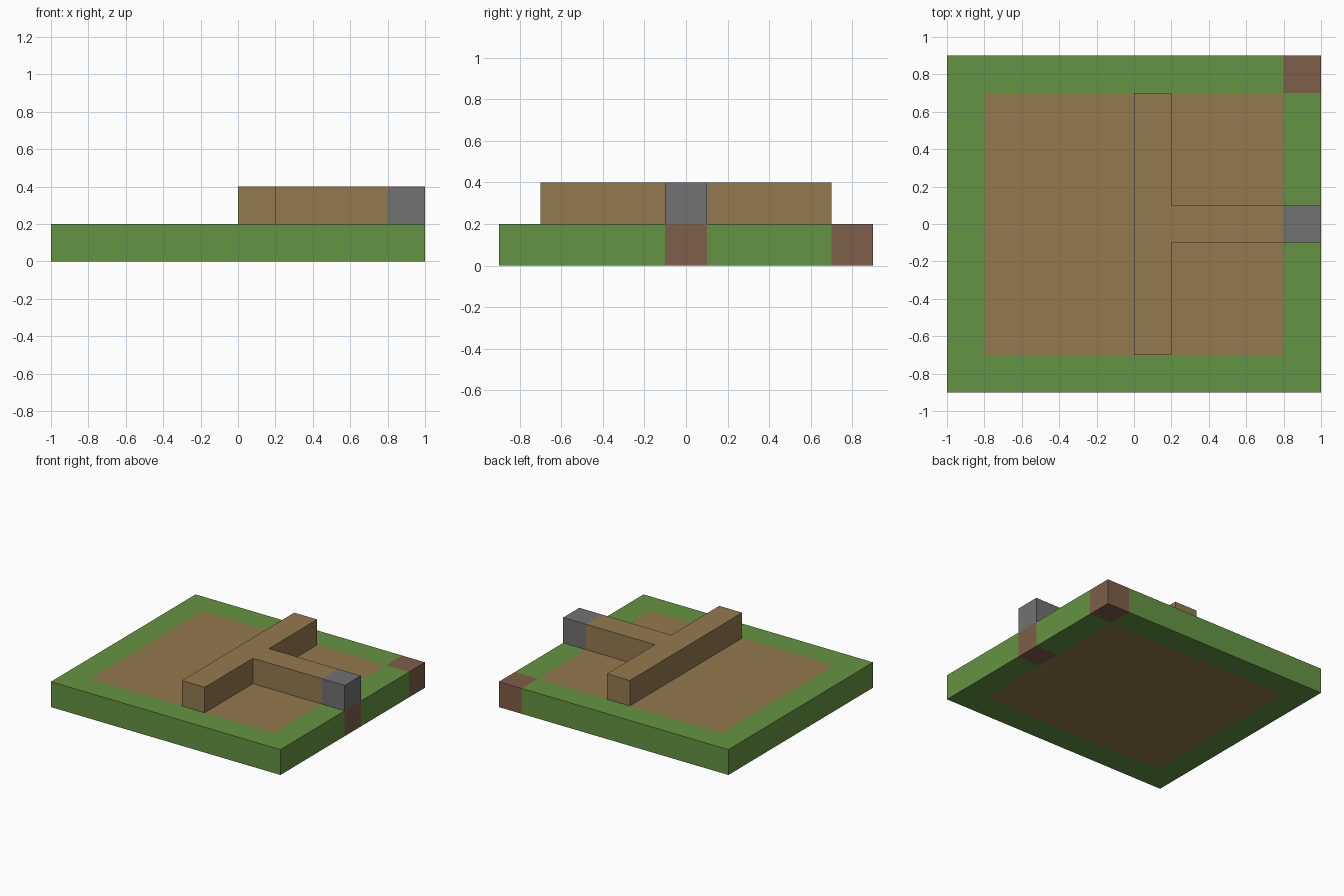
import bpy
import bmesh
from mathutils import Vector

cube = bpy.data.objects.get("Cube")
if cube:
    bpy.data.objects.remove(cube, do_unlink=True)

CELL = 0.2
NX, NY = 10, 9
ORIGIN = Vector((-NX * CELL / 2, -NY * CELL / 2, 0))


def material(name, rgb):
    mat = bpy.data.materials.new(name)
    mat.use_nodes = True
    color = (*rgb, 1)
    mat.diffuse_color = color
    bsdf = mat.node_tree.nodes["Principled BSDF"]
    bsdf.inputs["Base Color"].default_value = color
    bsdf.inputs["Roughness"].default_value = 0.9
    return mat


grass = material("grass green", (0.127, 0.296, 0.054))
earth = material("tan earth", (0.296, 0.195, 0.080))
clay = material("reddish brown clay", (0.212, 0.112, 0.065))
stone = material("stone grey", (0.168, 0.168, 0.168))


def block(xs, ys, z):
    """Set of grid cells covering the given columns, rows and layer."""
    return {(x, y, z) for x in xs for y in ys}


# Ground layer: earth field, two clay blocks and the grass border around them
field = block(range(1, NX - 1), range(1, NY - 1), 0)
corner_clay = {(NX - 1, NY - 1, 0)}
pillar_base = {(NX - 1, NY // 2, 0)}
border = block(range(NX), range(NY), 0) - field - corner_clay - pillar_base

# Upper layer: T-shaped wall ending in a stone block
wall = block([5], range(1, NY - 1), 1) | block(range(6, NX - 1), [NY // 2], 1)
stone_end = {(NX - 1, NY // 2, 1)}

parts = [
    ("grass_border", border, grass),
    ("earth_field", field, earth),
    ("corner_clay_block", corner_clay, clay),
    ("pillar_clay_base", pillar_base, clay),
    ("earth_wall", wall, earth),
    ("stone_wall_end", stone_end, stone),
]
occupied = set().union(*(cells for _, cells, _ in parts))


def build(name, cells, mat):
    """Make the outer skin of the cells, leaving out faces hidden by neighbours."""
    bm = bmesh.new()
    for cell in sorted(cells):
        center = ORIGIN + (Vector(cell) + Vector((0.5, 0.5, 0.5))) * CELL
        for axis in range(3):
            for sign in (-1, 1):
                normal = Vector((0, 0, 0))
                normal[axis] = sign
                if tuple(int(c + n) for c, n in zip(cell, normal)) in occupied:
                    continue
                u = Vector((0, 0, 0))
                u[(axis + 1) % 3] = 1
                v = normal.cross(u)
                corners = (-u - v, u - v, u + v, v - u)
                bm.faces.new([bm.verts.new(center + (normal + c) * CELL / 2)
                              for c in corners])
    bmesh.ops.remove_doubles(bm, verts=bm.verts, dist=0.001)
    mesh = bpy.data.meshes.new(name)
    bm.to_mesh(mesh)
    bm.free()
    mesh.materials.append(mat)
    bpy.context.collection.objects.link(bpy.data.objects.new(name, mesh))


for part in parts:
    build(*part)
